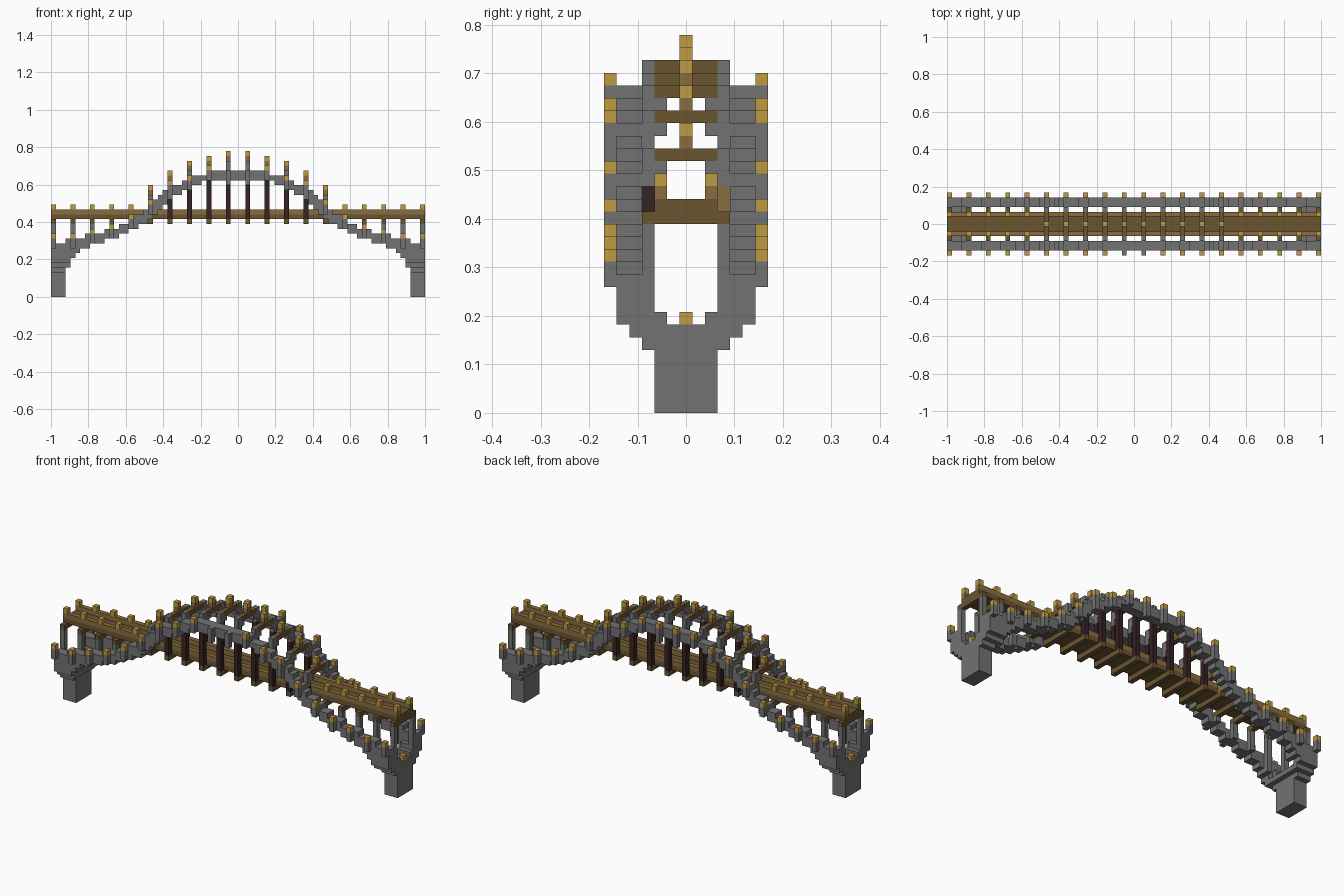
import bpy
import bmesh

cube = bpy.data.objects.get("Cube")
if cube:
    bpy.data.objects.remove(cube)

U = 2 / 77  # size of one block


def material(name, rgb):
    m = bpy.data.materials.new(name)
    m.use_nodes = True
    m.diffuse_color = (*rgb, 1)
    m.node_tree.nodes["Principled BSDF"].inputs["Base Color"].default_value = (*rgb, 1)
    return m


GREY = material("stone grey", (0.17, 0.17, 0.17))
GOLD = material("gold", (0.52, 0.33, 0.055))
TAN = material("light wood", (0.25, 0.155, 0.047))
BROWN = material("brown wood", (0.147, 0.089, 0.03))
MAROON = material("dark maroon", (0.036, 0.016, 0.017))


def finish(bm, name, mat):
    bmesh.ops.recalc_face_normals(bm, faces=bm.faces)
    mesh = bpy.data.meshes.new(name)
    bm.to_mesh(mesh)
    bm.free()
    mesh.materials.append(mat)
    bpy.context.collection.objects.link(bpy.data.objects.new(name, mesh))


def blocks(name, mat, boxes):
    """Join boxes given as inclusive block ranges ((x0, x1), (y0, y1), (z0, z1))."""
    bm = bmesh.new()
    for x, y, z in boxes:
        lo = ((min(x) - 0.5) * U, (min(y) - 0.5) * U, min(z) * U)
        hi = ((max(x) + 0.5) * U, (max(y) + 0.5) * U, (max(z) + 1) * U)
        verts = bmesh.ops.create_cube(bm, size=1)["verts"]
        for v in verts:
            v.co = [a if c < 0 else b for c, a, b in zip(v.co, lo, hi)]
    finish(bm, name, mat)


def both(x, y, z):
    """Repeat a box at both ends of the bridge."""
    return [((s * x[0], s * x[1]), y, z) for s in (1, -1)]


def four(x, y, z):
    """Repeat a box at both ends and on both sides."""
    return [b for t in (1, -1) for b in both(x, (t * y[0], t * y[1]), z)]


# Stepped arch ribs: pairs of (last column, height) from mid-span outward
TOP = [(6, 26), (9, 25), (11, 24), (14, 23), (15, 22), (16, 21), (17, 20), (18, 19),
       (19, 18), (21, 17), (22, 16), (24, 15), (27, 14), (31, 13), (35, 12), (38, 11)]
BOTTOM = [(7, 24), (9, 23), (11, 22), (13, 21), (14, 20), (15, 19), (16, 18), (17, 17),
          (18, 16), (20, 15), (22, 14), (24, 13), (27, 12), (30, 11), (32, 10),
          (33, 9), (34, 8), (35, 7), (38, 7)]


def level(steps, i):
    return next(h for end, h in steps if abs(i) <= end)


def stairs(steps):
    return [p for i in range(-38, 39) for p in
            ((i - 0.5, level(steps, i)), (i + 0.5, level(steps, i)))]


for side, name in ((1, "back_arch_rib"), (-1, "front_arch_rib")):
    bm = bmesh.new()
    loop = list(dict.fromkeys(stairs(TOP) + stairs(BOTTOM)[::-1]))
    face = bm.faces.new([bm.verts.new((x * U, side * 3.5 * U, z * U)) for x, z in loop])
    out = bmesh.ops.extrude_face_region(bm, geom=[face])["geom"]
    bmesh.ops.translate(bm, vec=(0, side * 2 * U, 0),
                        verts=[v for v in out if isinstance(v, bmesh.types.BMVert)])
    finish(bm, name, GREY)

# End piers flaring out to carry the ribs
pier = both((36, 38), (-2, 2), (0, 4)) + both((36, 38), (-3, 3), (5, 5))
pier += both((35, 38), (-4, 4), (6, 6))
pier += four((36, 38), (2, 3), (7, 7)) + four((36, 38), (3, 3), (8, 8))
blocks("end_piers", GREY, pier)
blocks("pier_caps", GOLD, both((38, 38), (0, 0), (7, 7)))

# Deck with low rails
blocks("deck", BROWN, [((-38, 38), (-2, 2), (16, 16))])
blocks("deck_rails", TAN, [((-38, 38), (s * 2, s * 2), (17, 17)) for s in (1, -1)])

posts = range(2, 39, 4)
arch = {2: 27, 6: 26, 10: 25, 14: 23, 18: 20}  # beam heights above the deck
side_cap = {2: 26, 6: 26, 10: 24, 14: 23, 18: 19, 22: 16, 26: 14, 30: 13, 34: 12, 38: 12}

deck_beams, columns, rail_caps, side_posts, side_caps = [], [], [], [], []
for i in posts:
    x = (i, i)
    deck_beams += both(x, (-3, 3), (15, 15))
    cap = side_cap[i]
    side_posts += four(x, (6, 6), (cap - (3 if i in (2, 14) else 2), cap - 1))
    if i == 2:
        side_caps += both(x, (6, 6), (cap, cap))
    else:
        side_caps += four(x, (6, 6), (cap, cap))
    if i >= 22:
        columns += four(x, (3, 3), (level(BOTTOM, i) if i < 36 else 9, 14))
        rail_caps += four(x, (2, 2), (18, 18))
blocks("deck_cross_beams", BROWN, deck_beams)
blocks("deck_columns", GREY, columns)
blocks("rail_caps", GOLD, rail_caps)
blocks("side_posts", GREY, side_posts)
blocks("side_post_caps", GOLD, side_caps)

# Overhead beams with brackets, finials and hangers
beams, brackets, stems, finials, hangers = [], [], [], [], []
for i, h in arch.items():
    x = (i, i)
    beams += both(x, (-2, 2), (h, h))
    brackets += four(x, (3, 3), (h - 2, h)) + four(x, (2, 2), (h - 1, h - 1))
    stems += both(x, (0, 0), (h + 1, h + 1))
    finials += both(x, (0, 0), (h + 2, h + 2))
    if i < 18:
        hangers += four(x, (3, 3), (16, h - 3))
    else:
        hangers += both(x, (-3, -3), (16, h - 3))
blocks("overhead_beams", BROWN, beams)
blocks("beam_brackets", GREY, brackets)
blocks("finial_stems", TAN, stems)
blocks("finials", GOLD, finials)
blocks("hangers", MAROON, hangers)
blocks("back_end_hangers", TAN, both((18, 18), (3, 3), (16, 17)))
